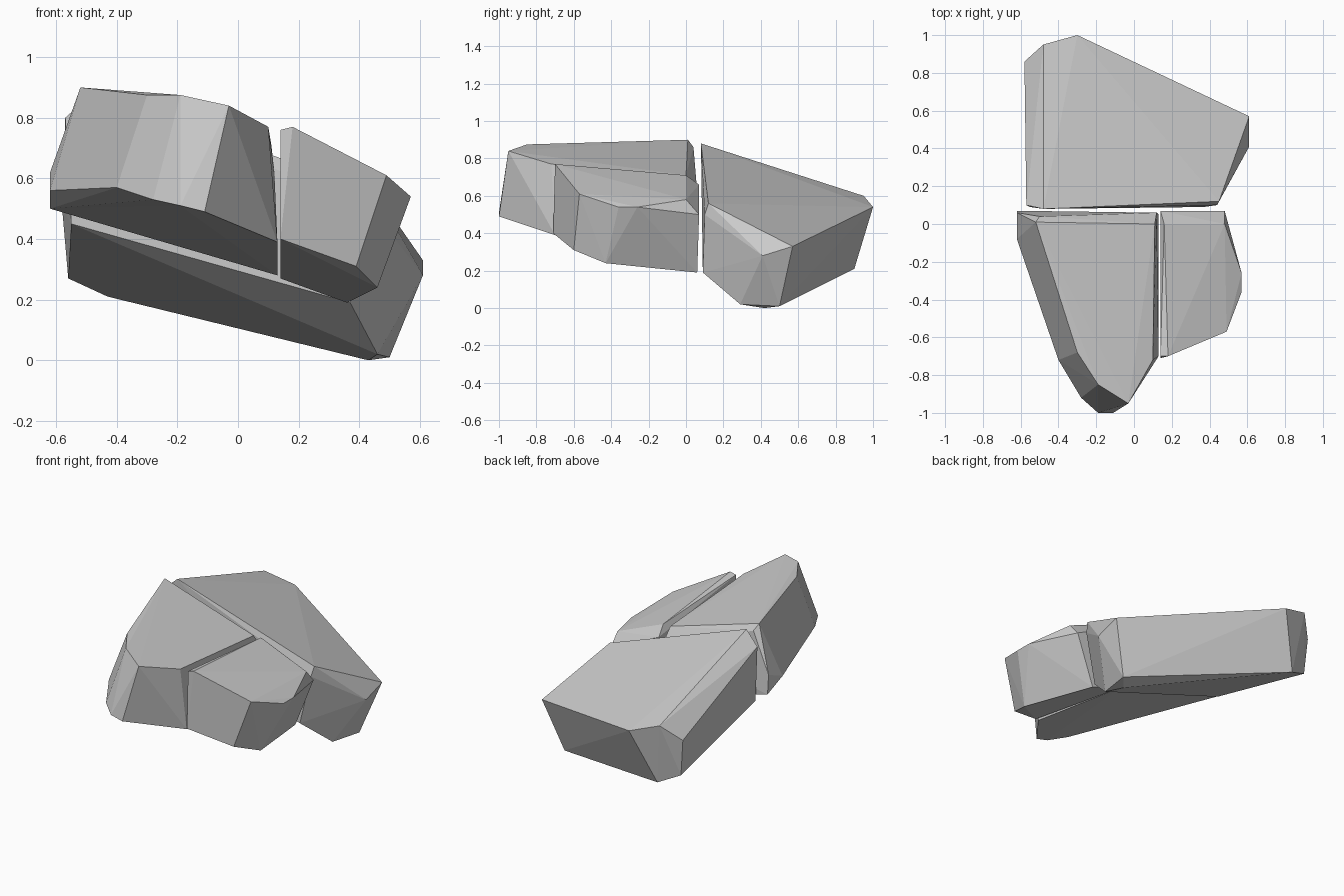
import bpy, bmesh
from math import radians

if "Cube" in bpy.data.objects:
    bpy.data.objects.remove(bpy.data.objects["Cube"])


def rock(name, top, side, bottom):
    """Chiselled stone: the convex hull of its top, side and underside corners."""
    bm = bmesh.new()
    for p in top + side + bottom:
        bm.verts.new(p)
    hull = bmesh.ops.convex_hull(bm, input=bm.verts[:])
    spare = {v for v in hull["geom_interior"] + hull["geom_unused"]
             if isinstance(v, bmesh.types.BMVert)}
    bmesh.ops.delete(bm, geom=list(spare), context='VERTS')
    bmesh.ops.dissolve_limit(bm, angle_limit=radians(1.5),
                             verts=bm.verts[:], edges=bm.edges[:])
    bmesh.ops.recalc_face_normals(bm, faces=bm.faces[:])
    mesh = bpy.data.meshes.new(name)
    bm.to_mesh(mesh)
    bm.free()
    obj = bpy.data.objects.new(name, mesh)
    bpy.context.collection.objects.link(obj)
    return obj


# Large slab at the back, tilted down to the right and rear
rock("back_rock",
     top=[(-.48, .08, .88), (-.48, .95, .60), (-.30, 1.0, .54),
          (.61, .57, .33), (.45, .12, .56)],
     side=[(-.57, .10, .80), (-.58, .86, .50), (.61, .41, .28), (.44, .10, .50)],
     bottom=[(-.55, .09, .45), (-.56, .85, .27), (-.43, .90, .21),
             (.50, .50, .01), (.43, .42, 0), (.46, .29, .02), (.37, .09, .19)])

# Long pointed stone at the front left
rock("front_left_rock",
     top=[(-.52, .01, .90), (-.30, -.68, .875), (-.19, -.85, .875),
          (-.03, -.95, .84), (.10, -.72, .77), (.11, 0, .71), (-.50, .04, .86)],
     side=[(-.62, .06, .62), (-.62, -.08, .56), (.12, .06, .62)],
     bottom=[(-.62, .07, .50), (-.40, -.72, .57), (-.28, -.92, .53),
             (-.19, -1.0, .51), (-.11, -1.0, .49), (.13, -.70, .39), (.13, .05, .28)])

# Small stone at the front right
rock("front_right_rock",
     top=[(.14, -.70, .76), (.18, -.70, .77), (.49, -.57, .61), (.57, -.36, .54),
          (.57, -.26, .54), (.48, 0, .58), (.16, 0, .71)],
     side=[(.14, .07, .66), (.48, .07, .50)],
     bottom=[(.14, -.71, .40), (.39, -.60, .31), (.46, -.43, .24),
             (.36, .06, .19), (.14, .06, .27)])
